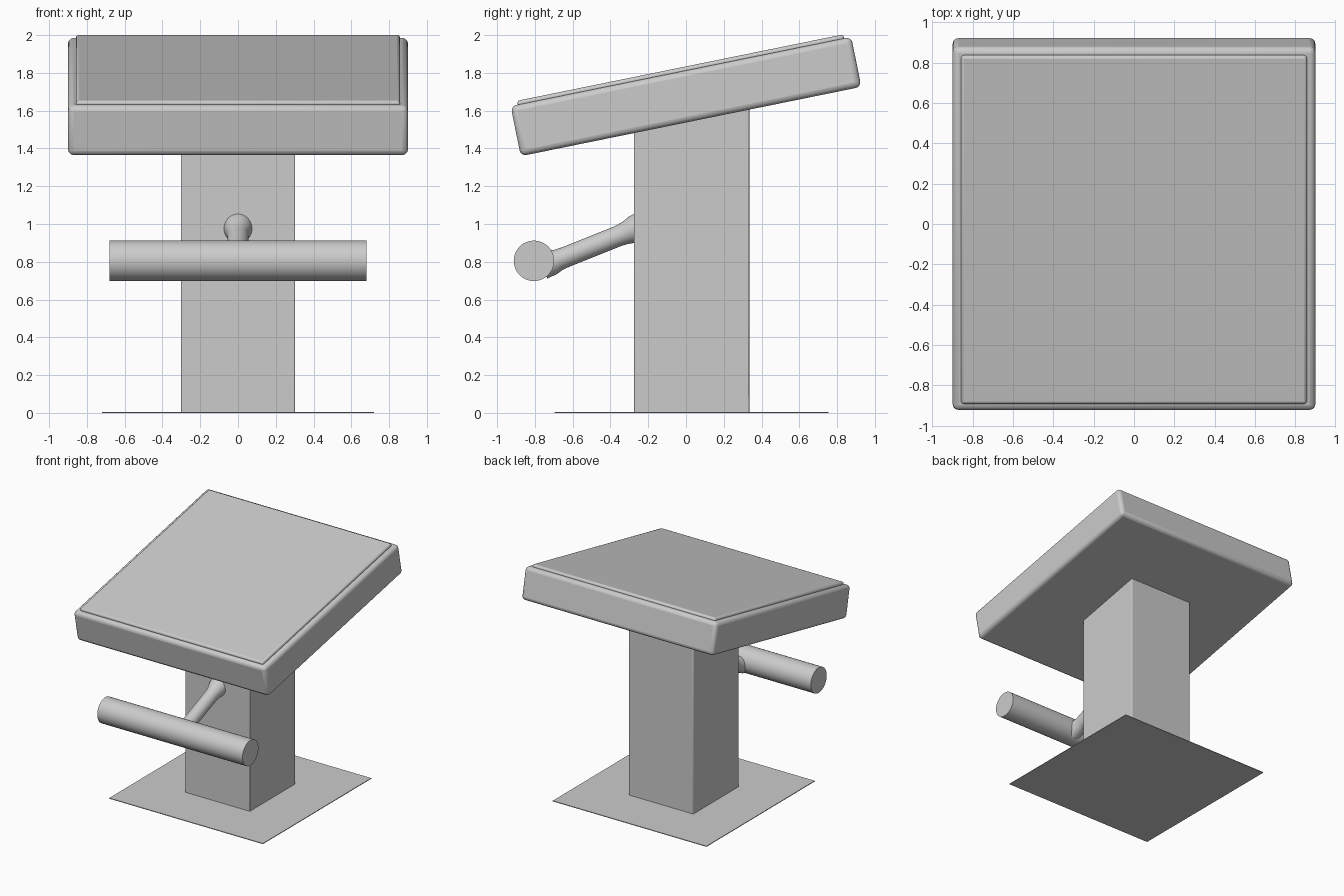
import bpy, bmesh, math
from mathutils import Matrix, Vector

if "Cube" in bpy.data.objects:
    bpy.data.objects.remove(bpy.data.objects["Cube"])

TILT = math.radians(11.5)
Y0 = 0.03  # shared centre line of column and base plate


def finish(name, bm, bevel=0.0, segments=3):
    bmesh.ops.recalc_face_normals(bm, faces=bm.faces)
    mesh = bpy.data.meshes.new(name)
    bm.to_mesh(mesh)
    bm.free()
    ob = bpy.data.objects.new(name, mesh)
    bpy.context.collection.objects.link(ob)
    if bevel:
        mod = ob.modifiers.new("rounded_edges", 'BEVEL')
        mod.width, mod.segments = bevel, segments
        mod.limit_method = 'ANGLE'
    bpy.ops.object.select_all(action='DESELECT')
    ob.select_set(True)
    bpy.context.view_layer.objects.active = ob
    bpy.ops.object.shade_smooth_by_angle(angle=math.radians(35))
    return ob


def box_mesh(lo, hi):
    bm = bmesh.new()
    bmesh.ops.create_cube(bm, size=1)
    lo, hi = Vector(lo), Vector(hi)
    for v in bm.verts:
        v.co = Vector([(lo[i] + hi[i]) / 2 + v.co[i] * (hi[i] - lo[i]) for i in range(3)])
    return bm


def spun_rod(name, start, end, profile, sides=48):
    """Revolve (distance, radius) rings around the line start -> end."""
    start, end = Vector(start), Vector(end)
    axis = (end - start).normalized()
    rot = axis.to_track_quat('Z', 'Y')
    bm = bmesh.new()
    rings = [[bm.verts.new(start + rot @ Vector((r * math.cos(2 * math.pi * i / sides),
                                                 r * math.sin(2 * math.pi * i / sides), d)))
              for i in range(sides)] for d, r in profile]
    for a, b in zip(rings, rings[1:]):
        for i in range(sides):
            j = (i + 1) % sides
            bm.faces.new((a[i], a[j], b[j], b[i]))
    bm.faces.new(rings[0][::-1])
    bm.faces.new(rings[-1])
    return finish(name, bm)


# Tilted slab and the slightly raised panel on top of it
tilt = Matrix.Translation((0, 0, 1.675)) @ Matrix.Rotation(TILT, 4, 'X')
for name, lo, hi, bevel in (
        ("tilted_slab", (-0.9, -0.92, -0.135), (0.9, 0.92, 0.135), 0.03),
        ("top_panel", (-0.858, -0.882, 0.05), (0.858, 0.882, 0.156), 0.015)):
    bm = box_mesh(lo, hi)
    bm.transform(tilt)
    finish(name, bm, bevel)

# Square column, its top sloped to meet the slab's underside
bm = box_mesh((-0.303, Y0 - 0.305, 0), (0.303, Y0 + 0.305, 1))
for v in bm.verts:
    if v.co.z > 0.5:
        v.co.z = 1.552 + (v.co.y - 0.027) * math.tan(TILT)
finish("column", bm, 0.006, 2)

# Very thin square base plate
finish("base_plate", box_mesh((-0.72, Y0 - 0.725, 0), (0.72, Y0 + 0.725, 0.006)))

# Horizontal crossbar
spun_rod("crossbar", (-0.68, -0.805, 0.805), (0.68, -0.805, 0.805),
         [(0, 0.107), (1.36, 0.107)])

# Sloping arm, flared where it meets the bar and the column
spun_rod("support_arm", (0, -0.76, 0.776), (0, -0.20, 1.0),
         [(0, 0.07), (0.06, 0.066), (0.09, 0.058), (0.13, 0.055), (0.43, 0.055),
          (0.46, 0.058), (0.49, 0.064), (0.52, 0.074), (0.56, 0.078)])
